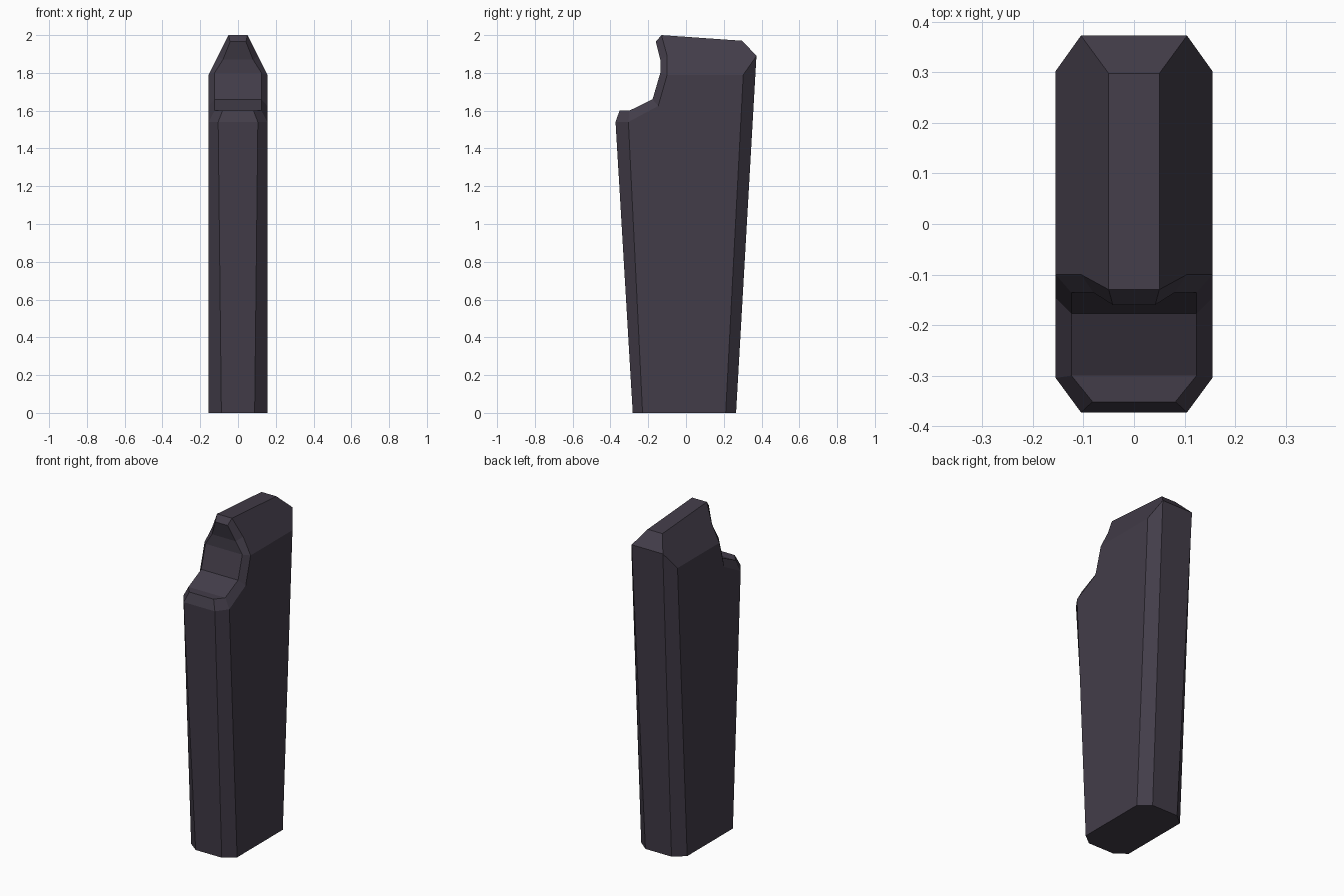
import bpy, bmesh

if "Cube" in bpy.data.objects:
    bpy.data.objects.remove(bpy.data.objects["Cube"])

# Key corners of the right half (x > 0), named by where they sit
P = {
    # base
    "front_base": (.088, -.282, 0), "side_front_base": (.155, -.23, 0),
    "back_base": (.088, .265, 0), "side_back_base": (.155, .21, 0),
    # low front lip
    "front_top": (.105, -.373, 1.54), "side_front_top": (.155, -.305, 1.54),
    "lip_front": (.082, -.352, 1.60), "lip_back": (.124, -.30, 1.60),
    # notch: inner line (n) and outer chamfer line (o)
    "n1": (.124, -.177, 1.66), "o1": (.155, -.147, 1.625),
    "n2": (.124, -.136, 1.80), "o2": (.155, -.10, 1.79),
    "n3": (.08, -.136, 1.87), "o3": (.105, -.10, 1.89),
    "n4": (.042, -.16, 1.965), "o4": (.05, -.13, 2.0),
    # ridge and back
    "ridge_back": (.05, .298, 1.97), "back_top": (.105, .373, 1.89),
    "side_back_top": (.155, .303, 1.79),
}
# Faces on one side, mirrored to the other
SIDE = [
    "side_front_base side_back_base side_back_top o2 o1 side_front_top",
    "front_base side_front_base side_front_top front_top",
    "side_back_base back_base back_top side_back_top",
    "o2 side_back_top back_top ridge_back o4 o3",
    "front_top side_front_top lip_back lip_front",
    "side_front_top o1 n1 lip_back",
    "o1 o2 n2 n1", "o2 o3 n3 n2", "o3 o4 n4 n3",
]
# Line of corners bridged straight across the middle
SPINE = ("front_base front_top lip_front lip_back n1 n2 n3 n4 o4 "
         "ridge_back back_top back_base").split()

bm = bmesh.new()
R = {k: bm.verts.new(c) for k, c in P.items()}
L = {k: bm.verts.new((-c[0], c[1], c[2])) for k, c in P.items()}
for names in SIDE:
    names = names.split()
    bm.faces.new([R[n] for n in names])
    bm.faces.new([L[n] for n in reversed(names)])
for a, b in zip(SPINE, SPINE[1:]):
    bm.faces.new((L[a], R[a], R[b], L[b]))
# underside
under = ["front_base", "side_front_base", "side_back_base", "back_base"]
bm.faces.new([L[n] for n in under] + [R[n] for n in reversed(under)])
bmesh.ops.recalc_face_normals(bm, faces=bm.faces[:])

mesh = bpy.data.meshes.new("notched_pillar")
bm.to_mesh(mesh)
bm.free()
pillar = bpy.data.objects.new("notched_pillar", mesh)
bpy.context.collection.objects.link(pillar)

# dark purple-grey stone
mat = bpy.data.materials.new("dark_stone")
mat.diffuse_color = (.055, .046, .066, 1)
mat.use_nodes = True
mat.node_tree.nodes["Principled BSDF"].inputs["Base Color"].default_value = mat.diffuse_color
mesh.materials.append(mat)
